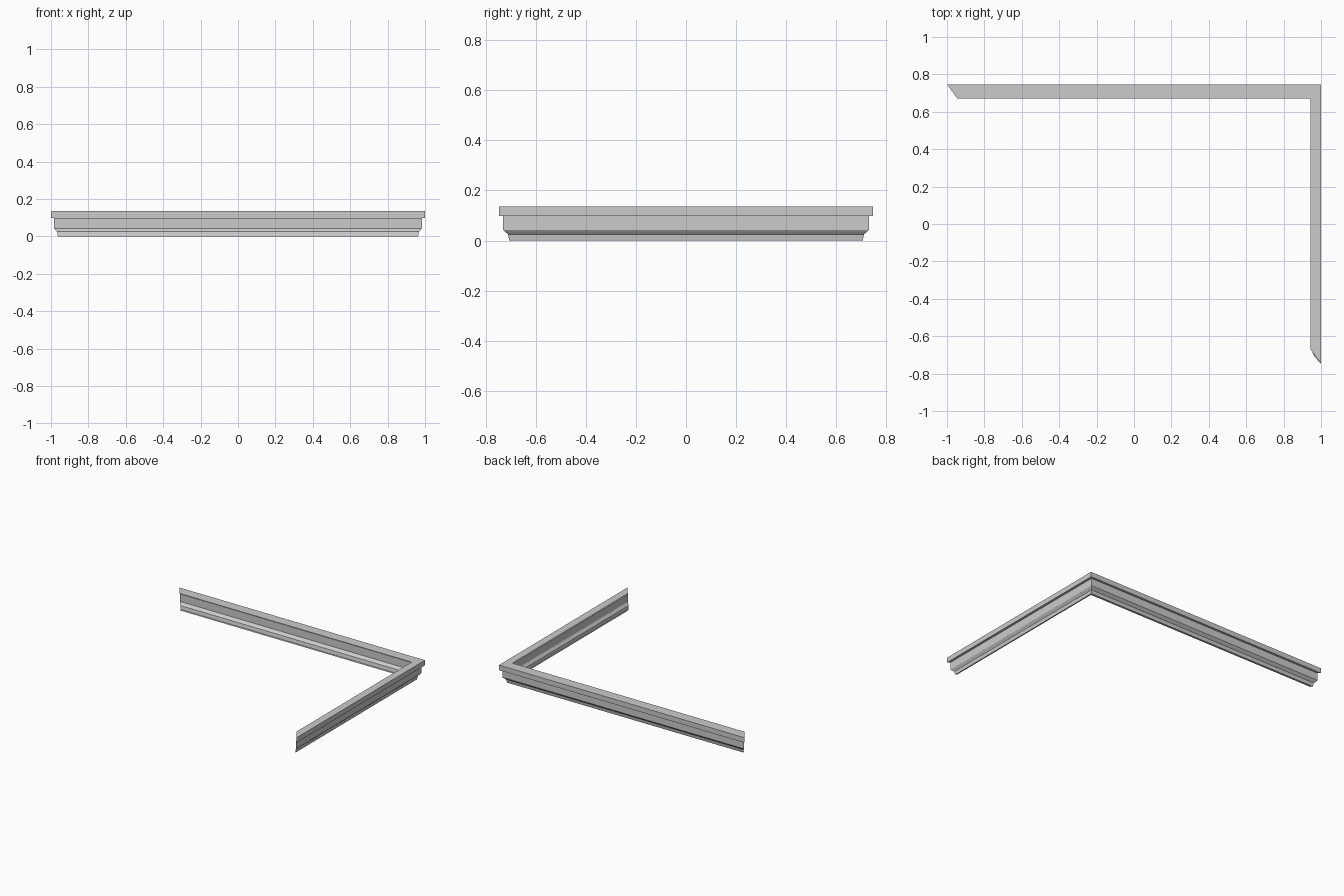
import bpy, bmesh, math

if "Cube" in bpy.data.objects:
    bpy.data.objects.remove(bpy.data.objects["Cube"])

HX, HY = 1.0, 0.747  # half sizes of the mitred frame

# moulding section: inset in x, inset in y, height (top inner edge down to base lip)
profile = [
    (0.056, 0.077, 0.135),
    (0.000, 0.000, 0.135),
    (0.000, 0.000, 0.098),
    (0.017, 0.016, 0.098),
    (0.017, 0.016, 0.043),
    (0.021, 0.022, 0.037),
    (0.033, 0.036, 0.025),
    (0.037, 0.041, 0.000),
    (0.046, 0.057, 0.000),
]

# left end, back right corner, front end
stations = [(-1, 1), (1, 1), (1, -1)]


def sweep(name, section, corners):
    bm = bmesh.new()
    rows = [[bm.verts.new((sx * (HX - dx), sy * (HY - dy), z))
             for dx, dy, z in section] for sx, sy in corners]
    for a, b in zip(rows, rows[1:]):
        for i in range(len(section) - 1):
            bm.faces.new((a[i], a[i + 1], b[i + 1], b[i]))
    bm.normal_update()
    # make the top faces look up
    if bm.faces[:][0].normal.z < 0:
        bmesh.ops.reverse_faces(bm, faces=bm.faces[:])
    mesh = bpy.data.meshes.new(name)
    bm.to_mesh(mesh)
    bm.free()
    obj = bpy.data.objects.new(name, mesh)
    bpy.context.collection.objects.link(obj)
    return obj


# L-shaped cornice, open on the inner side
cornice = sweep("corner_cornice", profile, stations)
bpy.context.view_layer.objects.active = cornice
cornice.select_set(True)
bpy.ops.object.shade_smooth_by_angle(angle=math.radians(30))
